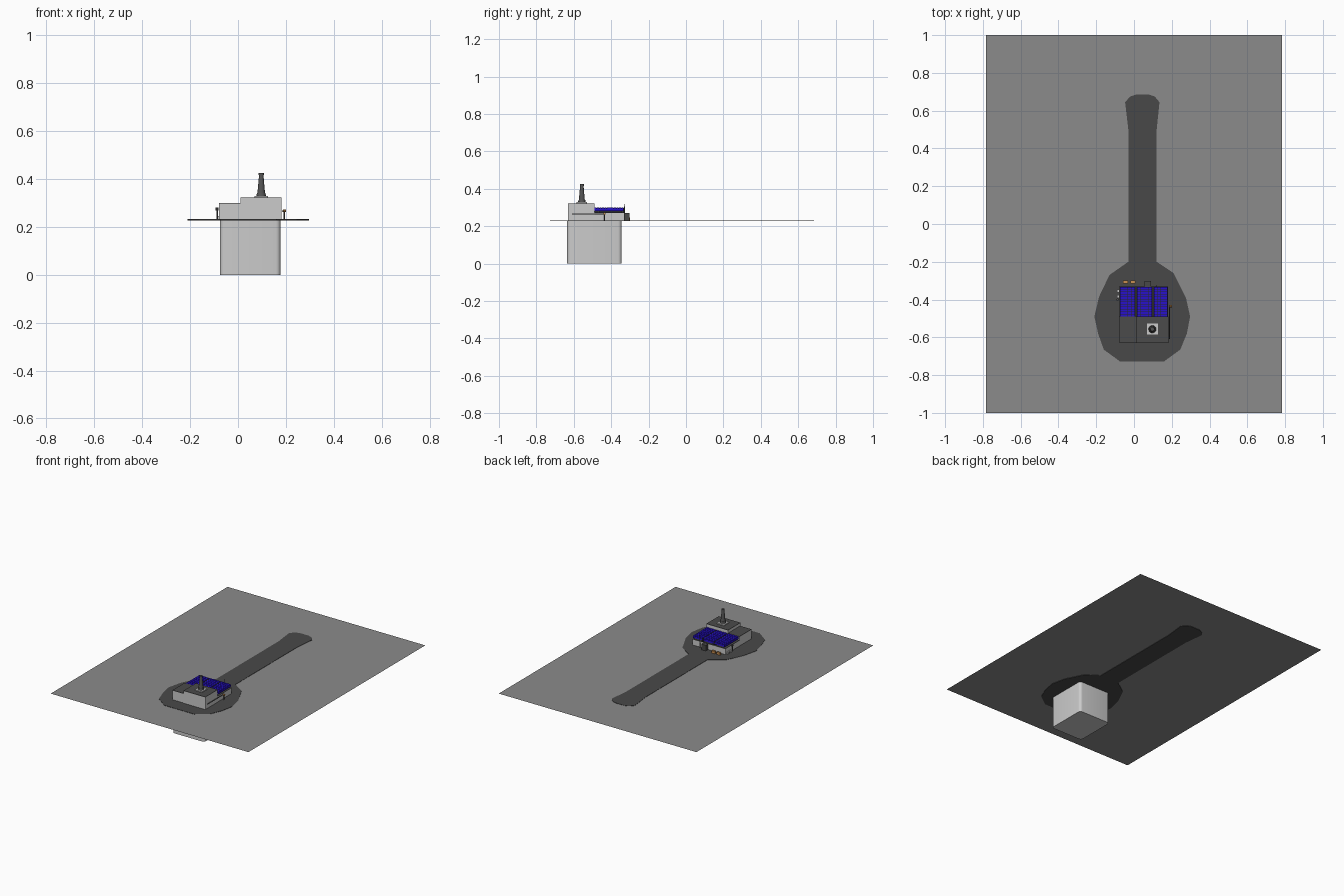
import bpy, bmesh, math

if "Cube" in bpy.data.objects:
    bpy.data.objects.remove(bpy.data.objects["Cube"])


def material(name, color):
    m = bpy.data.materials.new(name)
    m.diffuse_color = (*color, 1)
    m.use_nodes = True
    m.node_tree.nodes["Principled BSDF"].inputs["Base Color"].default_value = m.diffuse_color
    return m


BLUE = material("solar_blue", (0.02, 0.005, 0.6))
ORANGE = material("copper_orange", (0.6, 0.28, 0.08))
TERRAIN = material("terrain_grey", (0.26, 0.26, 0.26))
PAVING = material("paving_grey", (0.066, 0.066, 0.066))
ROOF = material("roof_grey", (0.07, 0.07, 0.07))
DARK = material("dark_grey", (0.09, 0.09, 0.09))
BLACK = material("panel_frame_black", (0.02, 0.02, 0.025))
G = 0.23  # ground level


def finish(bm, name, mat=None):
    bmesh.ops.recalc_face_normals(bm, faces=bm.faces)
    me = bpy.data.meshes.new(name)
    bm.to_mesh(me)
    bm.free()
    ob = bpy.data.objects.new(name, me)
    bpy.context.collection.objects.link(ob)
    if mat:
        me.materials.append(mat)
    return ob


def add_box(bm, x0, x1, y0, y1, z0, z1):
    vs = bmesh.ops.create_cube(bm, size=1)["verts"]
    for v in vs:
        v.co = ((x0 + x1) / 2 + v.co.x * (x1 - x0),
                (y0 + y1) / 2 + v.co.y * (y1 - y0),
                (z0 + z1) / 2 + v.co.z * (z1 - z0))


def box(name, *dims, mat=None):
    bm = bmesh.new()
    add_box(bm, *dims)
    return finish(bm, name, mat)


def cyl(name, p, r1, r2, h, n=12, mat=None, axis="z"):
    bpy.ops.mesh.primitive_cone_add(vertices=n, radius1=r1, radius2=r2, depth=h)
    ob = bpy.context.object
    ob.name = name
    d = {"x": 0, "y": 1, "z": 2}[axis]
    ob.rotation_euler = [(0, math.pi / 2, 0), (-math.pi / 2, 0, 0), (0, 0, 0)][d]
    loc = list(p)
    loc[d] += h / 2
    ob.location = loc
    if mat:
        ob.data.materials.append(mat)
    bpy.ops.object.shade_smooth_by_angle()
    return ob


# Flat terrain sheet
bm = bmesh.new()
bm.faces.new([bm.verts.new((x, y, G)) for x, y in
              ((-0.783, -1), (0.783, -1), (0.783, 1), (-0.783, 1))])
finish(bm, "terrain", TERRAIN)

# Thin paved yard and driveway
outline = [(-0.21, -0.49), (-0.185, -0.385), (-0.13, -0.27), (-0.03, -0.2),
           (-0.03, 0.5), (-0.047, 0.645), (-0.02, 0.675), (0.01, 0.685),
           (0.08, 0.685), (0.11, 0.675), (0.135, 0.645), (0.12, 0.5),
           (0.12, -0.2), (0.21, -0.26), (0.275, -0.39), (0.297, -0.49),
           (0.28, -0.58), (0.245, -0.665), (0.16, -0.727), (-0.075, -0.727),
           (-0.16, -0.665), (-0.19, -0.58)]
bm = bmesh.new()
f = bm.faces.new([bm.verts.new((x, y, G - 0.003)) for x, y in outline])
top = bmesh.ops.extrude_face_region(bm, geom=[f])["geom"]
for v in top:
    if isinstance(v, bmesh.types.BMVert):
        v.co.z += 0.005
finish(bm, "paved_yard", PAVING)

# Underground basement with rounded vertical corners
bm = bmesh.new()
add_box(bm, -0.075, 0.178, -0.635, -0.344, 0, G)
edges = [e for e in bm.edges if abs(e.verts[0].co.z - e.verts[1].co.z) > 0.1]
bmesh.ops.bevel(bm, geom=edges, offset=0.02, segments=5, profile=0.5, affect="EDGES")
basement = finish(bm, "basement")
bpy.context.view_layer.objects.active = basement
basement.select_set(True)
bpy.ops.object.shade_smooth_by_angle()

# Main building blocks, each with a dark roof skin
for name, x0, x1, y0, y1, h in (("low_front", -0.08, 0.01, -0.627, -0.49, 0.298),
                                ("tall_front", 0.01, 0.182, -0.63, -0.49, 0.32),
                                ("rear", -0.08, 0.18, -0.49, -0.33, 0.272)):
    box(name + "_block", x0, x1, y0, y1, G, h)
    box(name + "_roof", x0, x1, y0, y1, h, h + 0.002, mat=ROOF)

# Solar panels: blue cells in dark trays on supports
for i, (x0, x1) in enumerate(((-0.073, 0.006), (0.015, 0.096), (0.105, 0.177))):
    box(f"panel_tray_{i}", x0, x1, -0.49, -0.333, 0.282, 0.294, mat=BLUE)
    box(f"panel_backing_{i}", x0 + 0.001, x1 - 0.001, -0.489, -0.334, 0.294, 0.295, mat=BLACK)
    bm = bmesh.new()
    cols, rows = 4, 12
    dx, dy = (x1 - x0) / cols, 0.157 / rows
    for c in range(cols):
        for r in range(rows):
            cx, cy = x0 + c * dx, -0.49 + r * dy
            add_box(bm, cx + 0.001, cx + dx - 0.001, cy + 0.001, cy + dy - 0.001,
                    0.294, 0.299)
    finish(bm, f"solar_cells_{i}", BLUE)
    for y in (-0.47, -0.345):
        box(f"panel_support_{i}", x0 + 0.01, x1 - 0.01, y, y + 0.008, 0.273, 0.283, mat=DARK)
for x in (0.0105, 0.1005):
    box("panel_divider", x - 0.003, x + 0.003, -0.49, -0.331, 0.272, 0.298, mat=BLACK)

# Chimney on a square plinth
cx, cy = 0.097, -0.557
box("chimney_plinth", cx - 0.029, cx + 0.029, cy - 0.029, cy + 0.029, 0.322, 0.329)
cyl("chimney_collar", (cx, cy, 0.329), 0.02, 0.018, 0.012, 16, DARK)
cyl("chimney_shaft", (cx, cy, 0.34), 0.016, 0.009, 0.078, 16, DARK)
cyl("chimney_rim", (cx, cy, 0.416), 0.011, 0.011, 0.009, 16, DARK)

# Back entrance, mast and orange tanks
box("rear_porch", 0.055, 0.09, -0.33, -0.302, G, 0.272, mat=PAVING)
cyl("roof_mast", (0.12, -0.328, G), 0.003, 0.002, 0.09, 6, DARK)
for x in (-0.045, -0.005):
    box("rear_tank", x - 0.014, x + 0.014, -0.314, -0.3, G, 0.248, mat=ORANGE)

# Pipe along the right wall with end post and valve
cyl("side_pipe", (0.187, -0.61, 0.266), 0.003, 0.003, 0.18, 8, DARK, "y")
cyl("pipe_post", (0.193, -0.435, G), 0.003, 0.003, 0.037, 6, DARK)
cyl("pipe_valve", (0.187, -0.435, 0.267), 0.006, 0.006, 0.013, 10, ORANGE, "x")

# Post with lamp and small crates by the left wall
cyl("lamp_post", (-0.087, -0.4, G), 0.003, 0.003, 0.04, 6, DARK)
cyl("lamp_head", (-0.087, -0.4, 0.268), 0.006, 0.006, 0.012, 8, DARK)
for y in (-0.385, -0.355):
    box("left_crate", -0.09, -0.08, y - 0.008, y + 0.008, G, 0.245)
